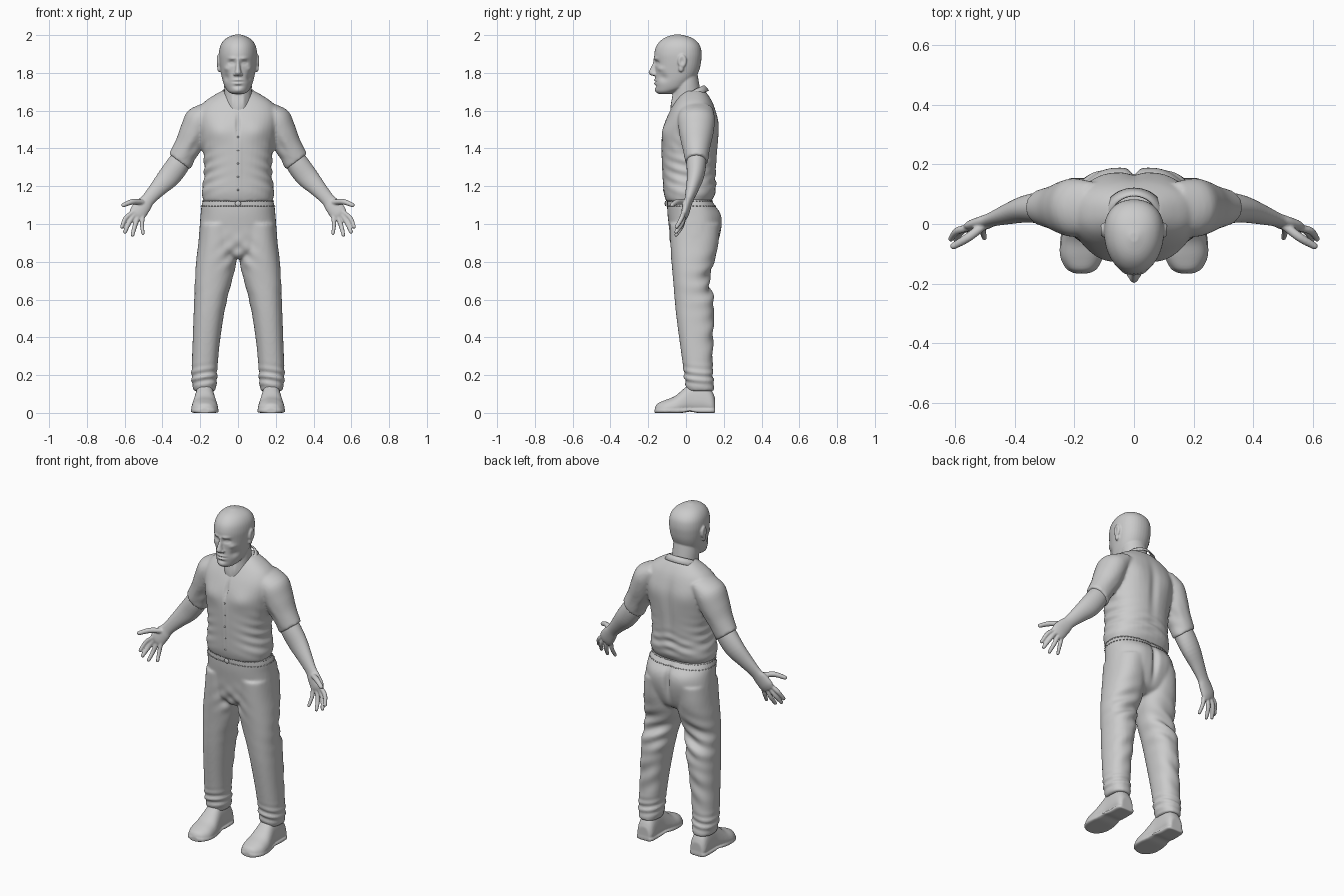
import bpy, bmesh, math
from math import sin, cos, pi, exp
from mathutils import Vector, Matrix
from mathutils.bvhtree import BVHTree

cube = bpy.data.objects.get("Cube")
if cube:
    bpy.data.objects.remove(cube, do_unlink=True)

grey = bpy.data.materials.new("plain grey")
grey.use_nodes = True
grey.diffuse_color = (0.6, 0.6, 0.6, 1)
grey.node_tree.nodes["Principled BSDF"].inputs["Base Color"].default_value = (0.6, 0.6, 0.6, 1)

X, Y, Z = Vector((1, 0, 0)), Vector((0, 1, 0)), Vector((0, 0, 1))
ACROSS = Vector((0.8, 0, 0.6))   # width direction of the arms


def smooth_rows(rows, steps=4):
    """Catmull-Rom interpolation of a list of equal-length tuples."""
    out = []
    for i in range(len(rows) - 1):
        p = [rows[max(i - 1, 0)], rows[i], rows[i + 1], rows[min(i + 2, len(rows) - 1)]]
        for k in range(steps):
            t = k / steps
            out.append([b + 0.5 * t * (c - a + t * (2 * a - 5 * b + 4 * c - d + t * (3 * (b - c) + d - a)))
                        for a, b, c, d in zip(*p)])
    return out + [list(rows[-1])]


def tube(bm, rows, u=X, v=Y, side=1, power=2.0, taper=0.0, n=40):
    """Closed loft through rows of (x, y, z, half width, half depth)."""
    loops = []
    for x, y, z, a, b in smooth_rows(rows):
        loop = []
        for k in range(n):
            c, s = cos(2 * pi * k / n), sin(2 * pi * k / n)
            c = math.copysign(abs(c) ** (2 / power), c)
            s = math.copysign(abs(s) ** (2 / power), s)
            co = Vector((x, y, z)) + u * (a * c * (1 + taper * s)) + v * (b * s)
            co.x *= side
            loop.append(bm.verts.new(co))
        loops.append(loop)
    for p, q in zip(loops, loops[1:]):
        for k in range(n):
            m = (k + 1) % n
            bm.faces.new((p[k], p[m], q[m], q[k]))
    bm.faces.new(loops[0])
    bm.faces.new(loops[-1])


def column(bm, rows, **kw):
    """Upright loft through rows of (z, x centre, half width, front y, back y)."""
    tube(bm, [(xc, (f + b) / 2, z, a, (b - f) / 2) for z, xc, a, f, b in rows], **kw)


def ball(bm, centre, radii):
    bmesh.ops.create_uvsphere(bm, u_segments=16, v_segments=10, radius=1,
                              matrix=Matrix.Translation(centre) @ Matrix.Diagonal((*radii, 1)))


def finish(name, bm, voxel=0, relax=0):
    """Make the object; optionally fuse its volumes into one skin and relax it."""
    bmesh.ops.recalc_face_normals(bm, faces=bm.faces)
    me = bpy.data.meshes.new(name)
    bm.to_mesh(me)
    bm.free()
    ob = bpy.data.objects.new(name, me)
    bpy.context.collection.objects.link(ob)
    if voxel:
        mod = ob.modifiers.new("fuse", "REMESH")
        mod.mode, mod.voxel_size = "VOXEL", voxel
        mod = ob.modifiers.new("relax", "SMOOTH")
        mod.factor, mod.iterations = 0.5, relax
        dg = bpy.context.evaluated_depsgraph_get()
        ob.data = bpy.data.meshes.new_from_object(ob.evaluated_get(dg))
        ob.modifiers.clear()
    ob.data.materials.clear()
    ob.data.materials.append(grey)
    ob.data.polygons.foreach_set("use_smooth", [True] * len(ob.data.polygons))
    return ob


def push(ob, centre, radii, move):
    """Soft brush stroke, mirrored in x."""
    for s in ((1, -1) if centre[0] else (1,)):
        for v in ob.data.vertices:
            d = sum(((v.co[i] - centre[i] * (s if i == 0 else 1)) / radii[i]) ** 2 for i in range(3))
            if d < 6:
                v.co += Vector((move[0] * s, move[1], move[2])) * exp(-d)


def folds(ob, centre, radii, wave, amp):
    """Cloth folds: ripples along the normals inside a soft region, mirrored in x."""
    normals = [v.normal.copy() for v in ob.data.vertices]
    for s in (1, -1):
        for v, nrm in zip(ob.data.vertices, normals):
            q = Vector((v.co.x * s, v.co.y, v.co.z))
            d = sum(((q[i] - centre[i]) / radii[i]) ** 2 for i in range(3))
            if d < 6:
                v.co += nrm * (amp * exp(-d) * sin(q.dot(Vector(wave))))


def surface(ob):
    bm = bmesh.new()
    bm.from_mesh(ob.data)
    tree = BVHTree.FromBMesh(bm)
    bm.free()
    return tree


# Head with neck, nose and ears
bm = bmesh.new()
column(bm, [(1.688, 0, .03, -.145, -.08), (1.70, 0, .05, -.158, -.05), (1.72, 0, .066, -.162, 0),
            (1.75, 0, .078, -.164, .03), (1.78, 0, .086, -.163, .055), (1.82, 0, .093, -.163, .072),
            (1.86, 0, .098, -.166, .08), (1.90, 0, .1, -.168, .083), (1.94, 0, .094, -.158, .076),
            (1.97, 0, .077, -.135, .054), (1.99, 0, .05, -.104, .02), (2.003, 0, .014, -.06, -.03)],
       taper=.12, power=2.15)
column(bm, [(1.54, 0, .08, -.08, .09), (1.62, 0, .077, -.082, .095), (1.68, 0, .073, -.072, .08),
            (1.74, 0, .073, -.065, .07), (1.80, 0, .07, -.06, .06)])
column(bm, [(1.875, 0, .011, -.172, -.14), (1.85, 0, .011, -.177, -.14), (1.82, 0, .014, -.191, -.14),
            (1.80, 0, .019, -.198, -.14), (1.785, 0, .017, -.184, -.14)])
for s in (1, -1):
    ball(bm, (s * .104, -.02, 1.862), (.012, .024, .036))
    ball(bm, (s * .1, -.026, 1.825), (.01, .014, .022))
    ball(bm, (s * .017, -.168, 1.793), (.009, .012, .009))
head = finish("head", bm, .0045, 4)
push(head, (.034, -.155, 1.853), (.019, .03, .011), (0, .013, 0))      # eye sockets
push(head, (.034, -.15, 1.852), (.011, .03, .006), (0, -.006, 0))      # eyeballs
push(head, (.032, -.165, 1.878), (.022, .03, .008), (0, -.006, -.002))  # brows
push(head, (.056, -.13, 1.822), (.018, .03, .014), (.004, -.005, 0))   # cheekbones
push(head, (.062, -.12, 1.775), (.02, .03, .02), (-.006, .004, 0))     # cheeks
push(head, (0, -.165, 1.762), (.024, .03, .006), (0, -.006, 0))        # upper lip
push(head, (0, -.165, 1.744), (.02, .03, .006), (0, -.006, 0))         # lower lip
push(head, (0, -.165, 1.753), (.026, .03, .0035), (0, .006, 0))        # mouth line
push(head, (0, -.165, 1.729), (.024, .03, .007), (0, .006, 0))         # chin crease
push(head, (0, -.16, 1.708), (.024, .03, .012), (0, -.005, 0))         # chin
push(head, (.118, -.022, 1.862), (.01, .012, .02), (-.009, 0, 0))      # ear hollows
push(head, (.03, -.065, 1.65), (.012, .03, .04), (0, -.005, 0))        # neck cords

# Forearms with hands
FINGERS = [((.505, -.005, 1.115), (.557, -.045, 1.118), (.606, -.074, 1.10), .015),
           ((.555, -.012, 1.065), (.595, -.024, 1.03), (.615, -.05, .985), .0125),
           ((.545, -.01, 1.055), (.578, -.022, 1.005), (.598, -.052, .958), .013),
           ((.525, -.008, 1.05), (.546, -.022, .99), (.558, -.052, .942), .0125),
           ((.502, -.006, 1.055), (.508, -.02, 1.0), (.503, -.046, .95), .0115)]
for side, word in ((1, "left"), (-1, "right")):
    bm = bmesh.new()
    tube(bm, [(.265, .055, 1.40, .045, .05), (.31, .055, 1.325, .052, .06), (.365, .05, 1.25, .045, .059),
              (.425, .033, 1.185, .034, .045), (.475, .016, 1.13, .024, .036), (.50, .006, 1.10, .023, .043),
              (.53, -.004, 1.06, .021, .046), (.545, -.008, 1.038, .013, .036)], u=Y, v=ACROSS, side=side)
    for base, mid, tip, r in FINGERS:
        along = (Vector(tip) - Vector(base)).normalized()
        u = along.cross(Y).normalized()
        tube(bm, [(*base, r, r), (*mid, r, r), (*tip, r * .8, r * .8)], u=u, v=along.cross(u), side=side, n=14)
        ball(bm, (tip[0] * side, tip[1], tip[2]), (r * .8,) * 3)
    arm = finish(word + "_forearm_and_hand", bm, .0045, 3)

# Shirt: torso and short sleeves in one skin
bm = bmesh.new()
column(bm, [(1.12, 0, .183, -.106, .135), (1.17, 0, .192, -.118, .157), (1.25, 0, .18, -.122, .158),
            (1.35, 0, .182, -.126, .164), (1.45, 0, .197, -.126, .172), (1.53, 0, .212, -.113, .172),
            (1.59, 0, .213, -.09, .16), (1.64, 0, .185, -.062, .143), (1.68, 0, .13, -.035, .12),
            (1.705, 0, .085, -.01, .1)], power=2.35)
for side in (1, -1):
    tube(bm, [(.14, .055, 1.615, .085, .045), (.20, .055, 1.555, .098, .078), (.235, .055, 1.48, .09, .08),
              (.272, .055, 1.405, .073, .07), (.31, .056, 1.33, .06, .07)], u=Y, v=ACROSS, side=side)
shirt = finish("shirt", bm, .008, 6)
push(shirt, (.1, -.11, 1.49), (.07, .06, .05), (0, -.012, 0))         # chest
push(shirt, (0, .17, 1.45), (.025, .05, .15), (0, -.01, 0))           # spine
push(shirt, (.1, .16, 1.53), (.06, .05, .07), (0, .006, 0))           # shoulder blades
push(shirt, (0, -.12, 1.53), (.009, .05, .05), (0, .014, 0))          # open neckline
push(shirt, (.012, -.12, 1.33), (.006, .05, .15), (0, -.003, 0))      # button placket
folds(shirt, (.17, 0, 1.27), (.08, .16, .1), (30, 20, 110), .004)
folds(shirt, (.08, .15, 1.23), (.12, .06, .06), (25, 0, 110), .004)
folds(shirt, (.22, .02, 1.40), (.05, .1, .06), (90, 30, 60), .004)

# Collar wrapped round the neck, open at the front
bm = bmesh.new()
grid = []
for k in range(41):
    t = (k / 20 - 1) * 2.85
    f = (abs(t) / 2.85) ** 2
    top = 1.735 - .12 * f
    grid.append([bm.verts.new(((r + w * f) * sin(t), .022 + (r - .004 + w * f) * cos(t), top - drop * (.6 + .6 * f)))
                 for r, w, drop in ((.078, .008, 0), (.088, .016, .012), (.104, .022, .045))])
for p, q in zip(grid, grid[1:]):
    for j in range(2):
        bm.faces.new((p[j], q[j], q[j + 1], p[j + 1]))
collar = finish("collar", bm)
collar.modifiers.new("thickness", "SOLIDIFY").thickness = .006

# Shirt buttons
tree = surface(shirt)
bm = bmesh.new()
for k in range(5):
    hit = tree.ray_cast(Vector((0, -1, 1.46 - .07 * k)), Y)[0]
    if hit:
        ball(bm, hit, (.005, .003, .005))
finish("buttons", bm)

# Trousers: hips and both legs in one skin
bm = bmesh.new()
column(bm, [(1.145, 0, .178, -.1, .125), (1.10, 0, .193, -.1, .152), (1.05, 0, .198, -.098, .182),
            (.98, 0, .204, -.09, .186), (.91, 0, .208, -.084, .172), (.85, 0, .2, -.07, .145),
            (.82, 0, .18, -.04, .1)], power=2.4)
for side in (1, -1):
    column(bm, [(1.0, .105, .095, -.087, .175), (.9, .11, .1, -.083, .172), (.8, .115, .107, -.077, .15),
                (.7, .13, .098, -.068, .122), (.6, .145, .087, -.06, .145), (.5, .157, .079, -.05, .147),
                (.35, .17, .071, -.03, .142), (.22, .178, .068, -.012, .142), (.17, .178, .067, -.006, .146),
                (.115, .178, .057, .004, .15)], side=side, power=2.3)
trousers = finish("trousers", bm, .008, 6)
push(trousers, (0, .19, 1.0), (.016, .06, .1), (0, -.022, 0))          # seat cleft
push(trousers, (.09, .18, 1.03), (.06, .05, .07), (0, .008, 0))        # seat
folds(trousers, (.14, .12, .66), (.1, .09, .12), (35, 0, 75), .008)
folds(trousers, (.178, .05, .19), (.1, .14, .045), (25, 15, 150), .006)
folds(trousers, (.17, .14, .42), (.08, .06, .15), (40, 0, 55), .004)
folds(trousers, (.03, -.05, .84), (.07, .08, .08), (60, 0, 70), .004)

# Waistband seams: two rows of stitches
tree = surface(trousers)
bm = bmesh.new()
for z in (1.095, 1.122):
    for k in range(64):
        out = Vector((cos(k * pi / 32), sin(k * pi / 32), 0))
        hit = tree.ray_cast(Vector((0, .02, z)) + out, -out)[0]
        if hit:
            ball(bm, hit, (.005, .005, .0025))
ball(bm, (0, -.108, 1.108), (.016, .005, .014))
finish("waistband_stitches", bm)

# Shoes: upper and sole
UPPER = [(-.164, .018, .03), (-.15, .045, .05), (-.11, .066, .068), (-.06, .067, .088), (-.015, .06, .125),
         (.03, .052, .16), (.09, .05, .165), (.135, .048, .12), (.153, .036, .08)]
for side, word in ((1, "left"), (-1, "right")):
    bm = bmesh.new()
    tube(bm, [(.176, y, h / 2, a, h / 2) for y, a, h in UPPER], u=X, v=Z, side=side, power=2.5, taper=-.2)
    tube(bm, [(.176, y * 1.01, .011, a + .006, .012) for y, a, h in UPPER], u=X, v=Z, side=side, power=4)
    shoe = finish(word + "_shoe", bm, .005, 4)
    push(shoe, (.176 * side, .02, 0), (.2, .03, .012), (0, 0, .007))
